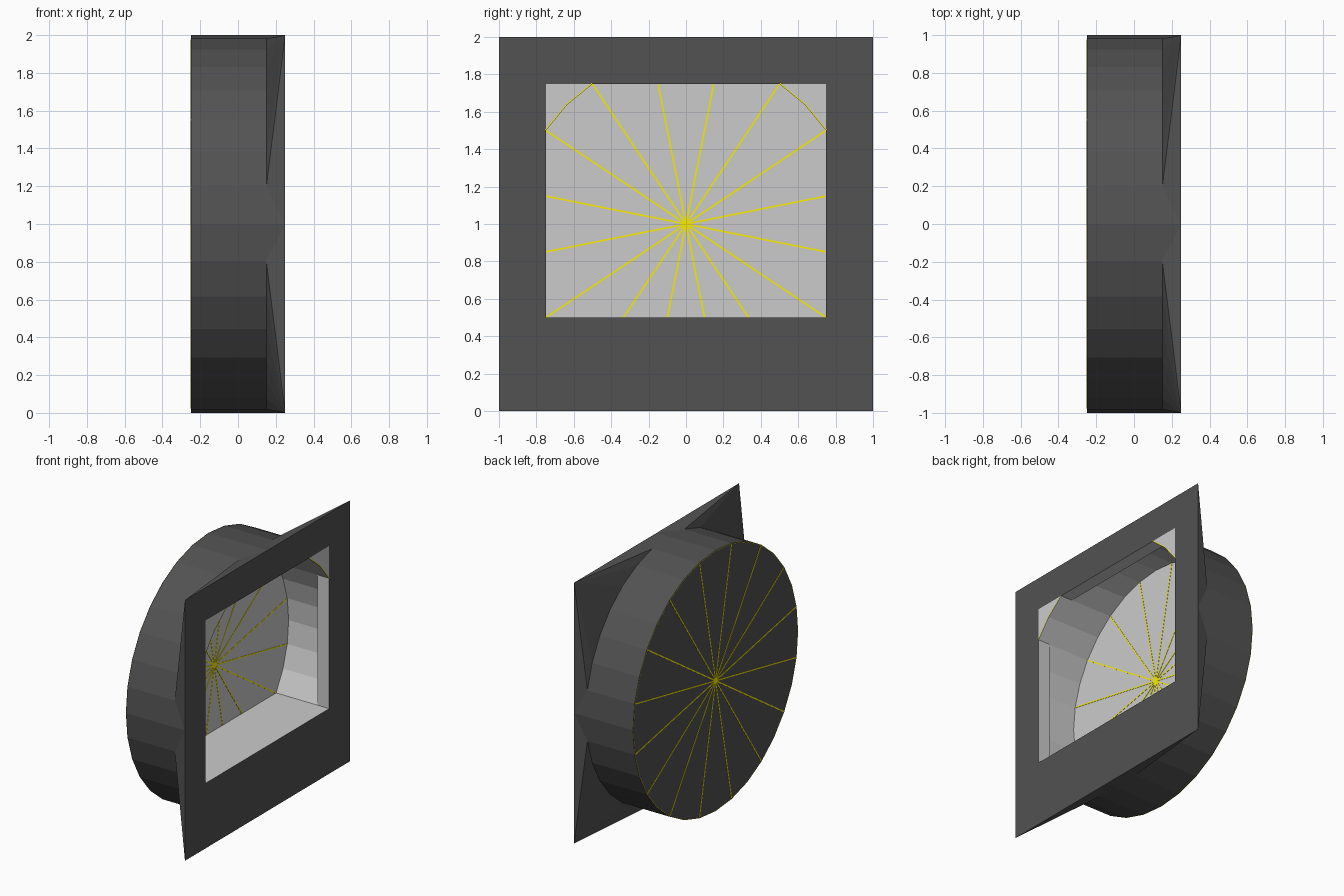
import bpy, bmesh
from math import cos, sin, pi
from mathutils import Vector, Matrix

if "Cube" in bpy.data.objects:
    bpy.data.objects.remove(bpy.data.objects["Cube"])

N = 32
BACK, STEP, FRONT, FLOOR_X = -0.25, 0.15, 0.25, -0.20
CENTRE = Vector((0, 0, 1))


def material(name, rgb):
    m = bpy.data.materials.new(name)
    m.diffuse_color = (*rgb, 1)
    m.use_nodes = True
    m.node_tree.nodes["Principled BSDF"].inputs["Base Color"].default_value = m.diffuse_color
    return m


dark = material("dark_grey", (0.085, 0.085, 0.085))
light = material("light_grey", (0.6, 0.6, 0.6))
yellow = material("yellow", (0.95, 0.85, 0.0))


def pt(x, r, i):
    """Point on a circle around the x axis, i in 32nds of a turn."""
    a = 2 * pi * i / N
    return (x, r * cos(a), 1 + r * sin(a))


def face(bm, pts, outward):
    """Add a face turned away from (or towards) the model centre."""
    f = bm.faces.new([bm.verts.new(p) for p in pts])
    f.normal_update()
    if (f.normal.dot(f.calc_center_median() - CENTRE) > 0) != outward:
        f.normal_flip()


def finish(bm, name, mat):
    bmesh.ops.remove_doubles(bm, verts=bm.verts, dist=1e-5)
    me = bpy.data.meshes.new(name)
    bm.to_mesh(me)
    bm.free()
    me.materials.append(mat)
    ob = bpy.data.objects.new(name, me)
    bpy.context.collection.objects.link(ob)


# Window limits fall on the inner 32-sided circle
W, H = 0.9 * cos(3 * pi * 2 / N), 0.9 * sin(3 * pi * 2 / N)
TOP, BOT = 1 + W, 1 - H

# Housing: drum, fanned corners and square front frame
bm = bmesh.new()
face(bm, [pt(BACK, 1, i) for i in range(N)], True)
for i in range(N):
    face(bm, [pt(BACK, 1, i), pt(BACK, 1, i + 1), pt(STEP, 1, i + 1), pt(STEP, 1, i)], True)
for q in range(4):
    sy, sz = [(1, 1), (-1, 1), (-1, -1), (1, -1)][q]
    corner = (FRONT, sy, 1 + sz)
    k = q * 8
    for i in range(k + 1, k + 7):
        face(bm, [pt(STEP, 1, i), pt(STEP, 1, i + 1), corner], True)
    for mid, end in ((k, k + 1), (k + 8, k + 7)):
        face(bm, [pt(STEP, 1, mid), pt(STEP, 1, end), pt(FRONT, 1, mid)], True)
        face(bm, [pt(STEP, 1, end), corner, pt(FRONT, 1, mid)], True)
outer = [(FRONT, -1, 0), (FRONT, 1, 0), (FRONT, 1, 2), (FRONT, -1, 2)]
inner = [(FRONT, -W, BOT), (FRONT, W, BOT), (FRONT, W, TOP), (FRONT, -W, TOP)]
for i in range(4):
    j = (i + 1) % 4
    face(bm, [outer[i], outer[j], inner[j], inner[i]], True)
finish(bm, "housing", dark)

# Lining: inner disc, curved wall, flat floor, window returns and corners
bm = bmesh.new()
arc = range(-3, 20)
face(bm, [pt(FLOOR_X, 0.9, i) for i in arc], False)
for i in arc[:-1]:
    x = FRONT if i in (3, 4, 11, 12) else STEP
    face(bm, [pt(FLOOR_X, 0.9, i), pt(FLOOR_X, 0.9, i + 1), pt(x, 0.9, i + 1), pt(x, 0.9, i)], False)
face(bm, [(FLOOR_X, -W, BOT), (FLOOR_X, W, BOT), (FRONT, W, BOT), (FRONT, -W, BOT)], False)
for a, b in ((-3, 3), (5, 11), (13, 19)):
    face(bm, [pt(STEP, 0.9, a), pt(STEP, 0.9, b), pt(FRONT, 0.9, b), pt(FRONT, 0.9, a)], False)
    face(bm, [pt(STEP, 0.9, i) for i in range(a, b + 1)], False)
for a, s in ((3, 1), (11, -1)):
    for i in (a, a + 1):
        face(bm, [pt(FRONT, 0.9, i), pt(FRONT, 0.9, i + 1), (FRONT, s * W, TOP)], True)
finish(bm, "inner_lining", light)

# Spokes: sixteen thin bars showing on both sides of the disc
bm = bmesh.new()
for k in range(16):
    m = (Matrix.Translation(((BACK + FLOOR_X) / 2, 0, 1))
         @ Matrix.Rotation(2 * pi * (2 * k + 1) / N, 4, 'X')
         @ Matrix.Translation((0, 0.497, 0))
         @ Matrix.Diagonal((0.054, 0.994, 0.009, 1)))
    bmesh.ops.create_cube(bm, size=1, matrix=m)
finish(bm, "spokes", yellow)

# Trim: thin yellow lines on the rear rim and on the window corners
bm = bmesh.new()
for i in range(N):
    face(bm, [pt(BACK - 0.002, r, j) for r, j in ((1, i), (1, i + 1), (0.996, i + 1), (0.996, i))], True)
for i in (3, 4, 11, 12):
    face(bm, [pt(FRONT + 0.001, r, j) for r, j in ((0.9, i), (0.9, i + 1), (0.906, i + 1), (0.906, i))], True)
finish(bm, "trim_lines", yellow)
